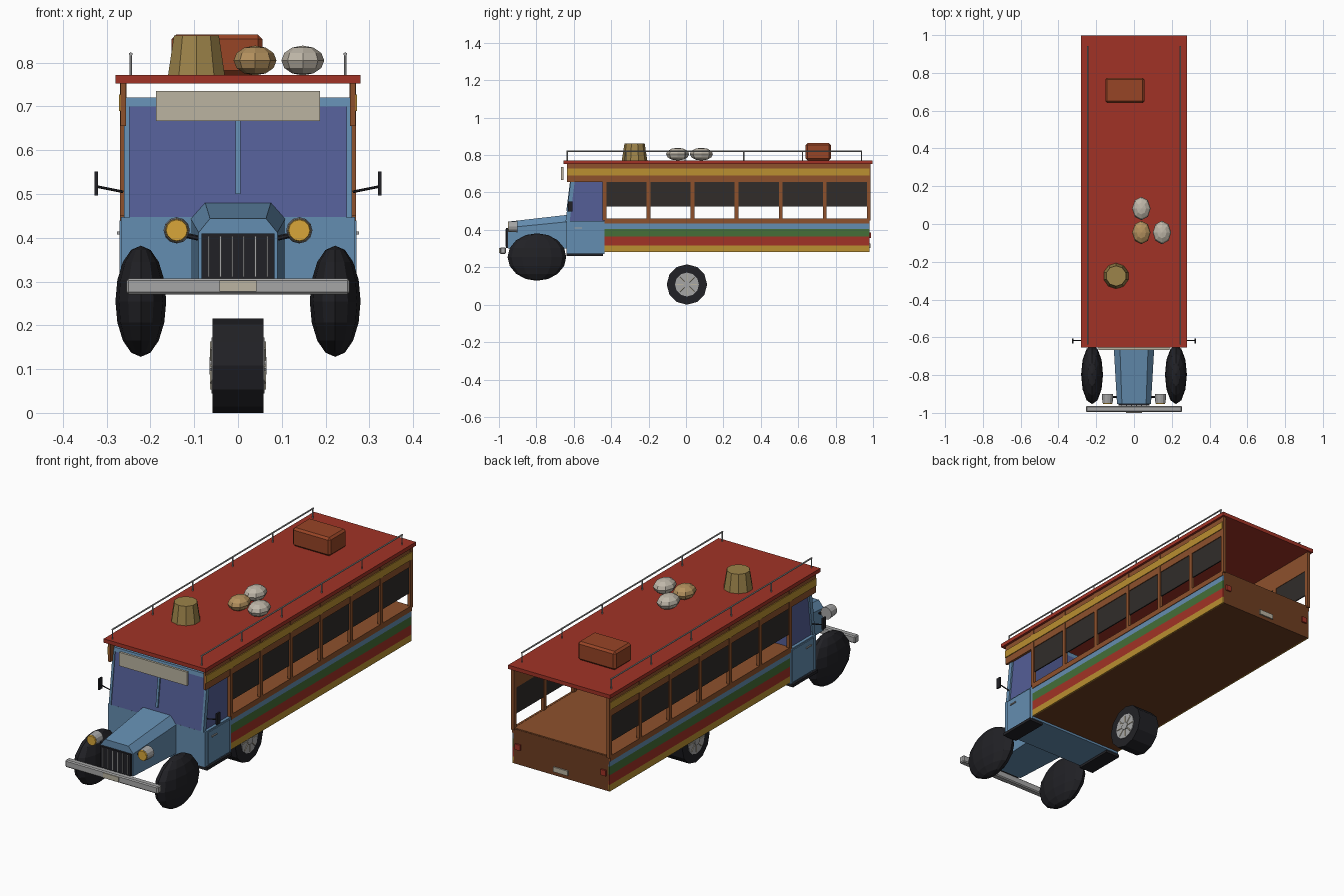
import bpy, bmesh, math
from mathutils import Vector, Matrix

if "Cube" in bpy.data.objects:
    bpy.data.objects.remove(bpy.data.objects["Cube"])

def mat(name, r, g, b):
    m = bpy.data.materials.new(name)
    m.diffuse_color = [(c / 255) ** 2.2 for c in (r, g, b)] + [1]
    m.use_nodes = True
    m.node_tree.nodes["Principled BSDF"].inputs["Base Color"].default_value = m.diffuse_color
    return m

RED = mat("red", 160, 54, 42)
BROWN = mat("brown", 140, 82, 48)
DARKBROWN = mat("dark_brown", 110, 64, 38)
YELLOW = mat("yellow", 185, 142, 52)
BLUE = mat("blue", 100, 140, 175)
GREEN = mat("green", 70, 110, 58)
GLASS = mat("glass", 85, 95, 150)
BLACK = mat("black", 38, 38, 42)
CURTAIN = mat("curtain", 52, 48, 46)
BEIGE = mat("beige", 185, 178, 160)
SILVER = mat("silver", 165, 165, 165)
LENS = mat("lens", 215, 165, 60)
WICKER = mat("wicker", 155, 130, 75)
TAN = mat("tan", 180, 145, 95)
SACK = mat("sack", 190, 182, 168)
LEATHER = mat("leather", 150, 70, 42)

def finish(name, bm, m):
    bmesh.ops.recalc_face_normals(bm, faces=bm.faces)
    me = bpy.data.meshes.new(name)
    bm.to_mesh(me)
    bm.free()
    me.materials.append(m)
    o = bpy.data.objects.new(name, me)
    bpy.context.collection.objects.link(o)
    return o

def box(name, x, y, z, m, bevel=0):
    """Box from (min, max) ranges."""
    bm = bmesh.new()
    bmesh.ops.create_cube(bm, size=1)
    for v in bm.verts:
        v.co = [(a + b) / 2 + c * (b - a) for (a, b), c in zip((x, y, z), v.co)]
    if bevel:
        bmesh.ops.bevel(bm, geom=bm.edges[:], offset=bevel, segments=1, affect='EDGES')
    return finish(name, bm, m)

def sides(name, x, y, z, m):
    """Mirrored pair of boxes."""
    box(name + "_right", x, y, z, m)
    box(name + "_left", (-x[1], -x[0]), y, z, m)

def rod(name, a, b, r1, r2, m, n=8):
    """Cone or cylinder between two points."""
    a, b = Vector(a), Vector(b)
    d = b - a
    bm = bmesh.new()
    bmesh.ops.create_cone(bm, cap_ends=True, segments=n, radius1=r1, radius2=r2, depth=d.length,
                          matrix=Matrix.Translation((a + b) / 2) @ d.to_track_quat('Z', 'Y').to_matrix().to_4x4())
    return finish(name, bm, m)

def ball(name, c, s, m, u=10, v=6):
    bm = bmesh.new()
    bmesh.ops.create_uvsphere(bm, u_segments=u, v_segments=v, radius=1,
                              matrix=Matrix.Translation(c) @ Matrix.Diagonal((*s, 1)))
    return finish(name, bm, m)

def loft(name, rings, m):
    """Closed skin through point rings with end caps."""
    bm = bmesh.new()
    vs = [[bm.verts.new(p) for p in r] for r in rings]
    n = len(vs[0])
    for a, b in zip(vs, vs[1:]):
        for i in range(n):
            bm.faces.new((a[i], a[(i + 1) % n], b[(i + 1) % n], b[i]))
    bm.faces.new(vs[0])
    bm.faces.new(vs[-1])
    return finish(name, bm, m)

def prism(name, x0, x1, yz, m):
    return loft(name, [[(x, y, z) for y, z in yz] for x in (x0, x1)], m)

# passenger body with painted stripes
Y0, Y1 = -0.437, 0.98
box("body", (-0.262, 0.262), (Y0, Y1), (0.283, 0.455), DARKBROWN)
box("bench_deck", (-0.262, 0.262), (Y0, Y1 - 0.002), (0.455, 0.459), BROWN)
for nm, z0, z1, m in (("yellow", 0.283, 0.316, YELLOW), ("red", 0.316, 0.364, RED),
                      ("green", 0.364, 0.406, GREEN), ("blue", 0.406, 0.433, BLUE),
                      ("sill", 0.433, 0.46, BROWN)):
    sides(nm + "_stripe", (0.26, 0.27 if nm == "sill" else 0.267), (Y0, Y1), (z0, z1), m)

# posts, curtains, header panels
for i in range(7):
    y = -0.436 + i * 0.2355
    sides(f"post_{i}", (0.255, 0.27), (y - 0.01, y + 0.01), (0.45, 0.755), BROWN)
sides("curtain", (0.258, 0.264), (Y0, Y1 - 0.01), (0.524, 0.66), CURTAIN)
sides("header_panel", (0.256, 0.268), (-0.636, Y1), (0.655, 0.755), BROWN)
sides("header_stripe", (0.266, 0.272), (-0.636, Y1), (0.69, 0.727), YELLOW)

# roof and luggage rails
box("roof", (-0.28, 0.28), (-0.655, 0.997), (0.753, 0.772), RED)
for s, side in ((1, "right"), (-1, "left")):
    x = s * 0.245
    rod("roof_rail_" + side, (x, -0.638, 0.82), (x, 0.942, 0.82), 0.004, 0.004, SILVER, 6)
    for i in range(6):
        y = -0.635 + i * 0.3145
        rod(f"rail_post_{side}_{i}", (x, y, 0.77), (x, y, 0.82), 0.003, 0.003, SILVER, 6)

# cab: lower shell, glazing block, frame
box("cab_lower", (-0.267, 0.267), (-0.64, Y0), (0.272, 0.447), BLUE)
prism("cab_glass", -0.252, 0.252, [(-0.64, 0.445), (Y0, 0.445), (Y0, 0.70), (-0.608, 0.70)], GLASS)
prism("cab_top", -0.256, 0.256, [(-0.611, 0.70), (Y0, 0.70), (Y0, 0.72), (-0.608, 0.72)], BLUE)
for s, side in ((1, "right"), (-1, "left")):
    prism("cab_pillar_" + side, s * 0.248, s * 0.26,
          [(-0.644, 0.445), (-0.622, 0.445), (-0.59, 0.70), (-0.612, 0.70)], BLUE)
    # mirror
    rod("mirror_arm_" + side, (s * 0.262, -0.617, 0.505), (s * 0.322, -0.617, 0.517), 0.003, 0.003, BLACK, 6)
    box("mirror_" + side, sorted((s * 0.32, s * 0.328)), (-0.632, -0.606), (0.497, 0.552), BLACK)
    # headlight
    rod("headlight_shell_" + side, (s * 0.14, -0.948, 0.417), (s * 0.14, -0.90, 0.417), 0.027, 0.03, SILVER, 12)
    rod("headlight_lens_" + side, (s * 0.14, -0.953, 0.417), (s * 0.14, -0.947, 0.417), 0.024, 0.026, LENS, 12)
    rod("headlight_bracket_" + side, (s * 0.07, -0.915, 0.395), (s * 0.14, -0.915, 0.41), 0.006, 0.006, BLACK, 6)
    # front fender
    ball("fender_" + side, (s * 0.222, -0.797, 0.255), (0.058, 0.157, 0.127), BLACK, 12, 8)
prism("windshield_bar", -0.006, 0.006, [(-0.64, 0.50), (-0.62, 0.50), (-0.60, 0.70), (-0.615, 0.70)], BLUE)
sides("door", (0.26, 0.271), (-0.617, -0.45), (0.28, 0.44), BLUE)
sides("door_handle", (0.27, 0.276), (-0.595, -0.555), (0.408, 0.414), SILVER)
sides("running_board", (0.20, 0.278), (-0.64, -0.443), (0.26, 0.274), BLACK)
box("destination_sign", (-0.187, 0.187), (-0.667, -0.655), (0.667, 0.735), BEIGE)

# hood and grille
def hood_ring(y, w, t, zs, zt):
    return [(-w, y, 0.30), (-w, y, zs), (-t, y, zt), (t, y, zt), (w, y, zs), (w, y, 0.30)]
loft("hood", [hood_ring(-0.952, 0.09, 0.064, 0.412, 0.444), hood_ring(-0.638, 0.108, 0.075, 0.443, 0.48)], BLUE)
box("grille", (-0.083, 0.083), (-0.962, -0.94), (0.302, 0.41), BLACK)
for i in range(6):
    x = -0.067 + i * 0.0268
    box(f"grille_bar_{i}", (x - 0.002, x + 0.002), (-0.966, -0.96), (0.31, 0.404), SILVER)

# bumper and plates
box("bumper", (-0.255, 0.255), (-0.995, -0.963), (0.271, 0.307), SILVER, 0.005)
box("front_plate", (-0.042, 0.042), (-1.0, -0.99), (0.277, 0.302), BEIGE)
box("rear_plate", (-0.04, 0.04), (0.978, 0.987), (0.302, 0.326), BEIGE)
sides("tail_light", (0.222, 0.25), (0.975, 0.988), (0.357, 0.385), RED)

# wheel with spoked hub
C = Vector((0, 0.005, 0.108))
bm = bmesh.new()
bmesh.ops.create_cone(bm, cap_ends=True, segments=12, radius1=0.108, radius2=0.108, depth=0.116,
                      matrix=Matrix.Translation(C) @ Matrix.Rotation(math.pi / 2, 4, 'Y'))
finish("tire", bm, BLACK)
rod("wheel_disc", C - Vector((0.061, 0, 0)), C + Vector((0.061, 0, 0)), 0.064, 0.064, SILVER, 12)
rod("hub_cap", C - Vector((0.065, 0, 0)), C + Vector((0.065, 0, 0)), 0.02, 0.02, SILVER, 10)
for s in (-1, 1):
    for i in range(8):
        a = i * math.pi / 4
        d = Vector((0, math.cos(a), math.sin(a)))
        o = C + Vector((s * 0.06, 0, 0))
        rod(f"wheel_spoke_{s}_{i}", o + d * 0.015, o + d * 0.055, 0.004, 0.004, BEIGE, 6)

# roof luggage
rod("basket", (-0.095, -0.275, 0.772), (-0.095, -0.275, 0.862), 0.068, 0.054, WICKER, 10)
for i, (x, y, m) in enumerate(((0.039, -0.045, TAN), (0.148, -0.045, SACK), (0.039, 0.082, SACK))):
    ball(f"sack_{i}", (x, y, 0.805), (0.049, 0.062, 0.034), m, 8, 6)
box("suitcase", (-0.152, 0.056), (0.64, 0.774), (0.772, 0.864), LEATHER, 0.01)
